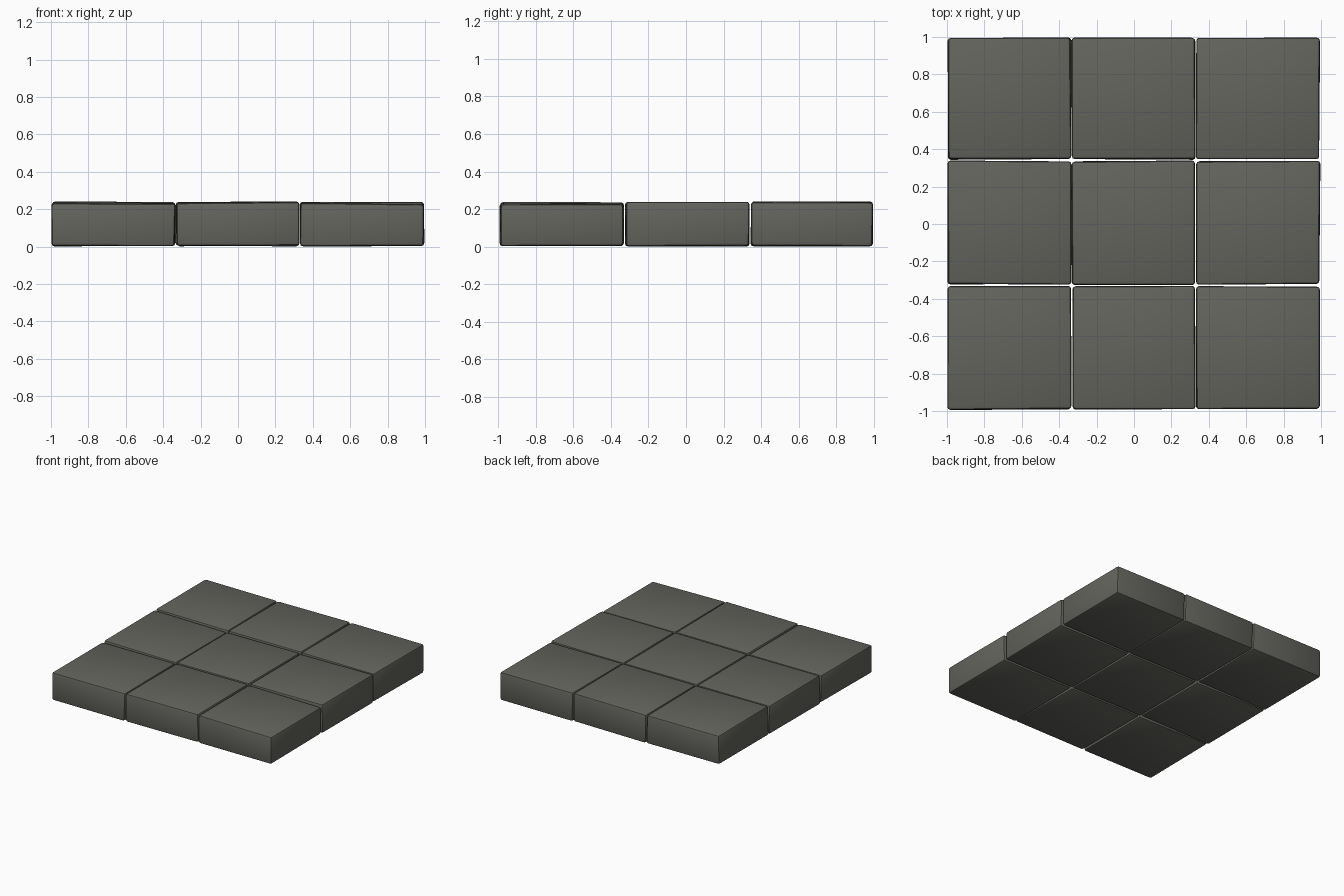
import bpy, bmesh, random
from mathutils import Vector

if "Cube" in bpy.data.objects:
    bpy.data.objects.remove(bpy.data.objects["Cube"])

random.seed(4)

stone = bpy.data.materials.new("dark grey stone")
stone.diffuse_color = (0.125, 0.127, 0.11, 1)
stone.use_nodes = True
stone.node_tree.nodes["Principled BSDF"].inputs["Base Color"].default_value = stone.diffuse_color

# edges of the three columns and rows, and top heights at the left and right side of each tile
COLS = [(-0.995, -0.338), (-0.33, 0.326), (0.334, 0.993)]
ROWS = [(-0.99, -0.333), (-0.323, 0.336), (0.346, 0.993)]
TOPS = [[(0.231, 0.229), (0.234, 0.238), (0.234, 0.227)],
        [(0.236, 0.234), (0.236, 0.236), (0.235, 0.238)],
        [(0.24, 0.239), (0.238, 0.24), (0.239, 0.237)]]


def slab(name, xs, ys, tops):
    """Slightly irregular paving block with rounded edges."""
    bm = bmesh.new()
    bmesh.ops.create_cube(bm, size=2)
    for v in bm.verts:
        right, back, up = v.co.x > 0, v.co.y > 0, v.co.z > 0
        jx, jy = (random.uniform(-0.004, 0.004) for _ in range(2))
        z = tops[right] + random.uniform(-0.002, 0.002) if up else random.uniform(0.001, 0.006)
        v.co = Vector((xs[right] + jx, ys[back] + jy, z))
    bmesh.ops.bevel(bm, geom=bm.edges[:], offset=0.015, segments=2,
                    profile=0.5, affect='EDGES', clamp_overlap=True)
    me = bpy.data.meshes.new(name)
    bm.to_mesh(me)
    bm.free()
    me.materials.append(stone)
    ob = bpy.data.objects.new(name, me)
    bpy.context.collection.objects.link(ob)
    bpy.context.view_layer.objects.active = ob
    bpy.ops.object.select_all(action='DESELECT')
    ob.select_set(True)
    bpy.ops.object.shade_smooth_by_angle(angle=0.6)


# three by three paving
for r, row in enumerate(("front", "middle", "back")):
    for c, col in enumerate(("left", "centre", "right")):
        slab(f"{row}_{col}_slab", COLS[c], ROWS[r], TOPS[r][c])
